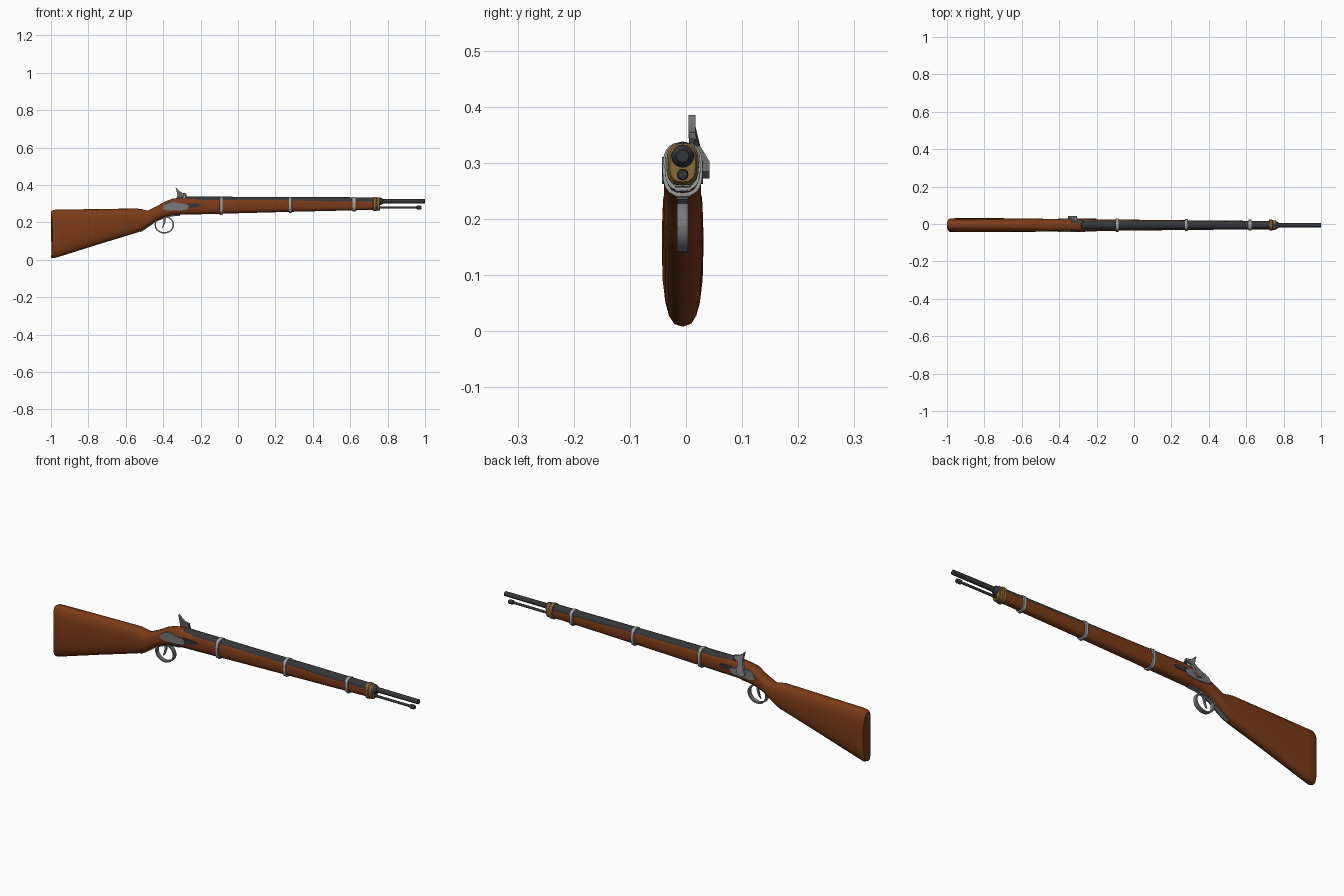
import bpy, bmesh, math
from mathutils import Vector

if "Cube" in bpy.data.objects:
    bpy.data.objects.remove(bpy.data.objects["Cube"])

CY = -0.006  # centre plane of the gun


def material(name, rgb):
    m = bpy.data.materials.new(name)
    m.diffuse_color = (*rgb, 1)
    m.use_nodes = True
    m.node_tree.nodes["Principled BSDF"].inputs["Base Color"].default_value = m.diffuse_color
    return m


WOOD = material("brown wood", (0.20, 0.043, 0.009))
DARK = material("dark steel", (0.035, 0.037, 0.04))
GREY = material("grey steel", (0.19, 0.19, 0.19))
LIGHT = material("light steel", (0.36, 0.37, 0.38))
BRASS = material("brass", (0.25, 0.14, 0.035))


def finish(bm, name, mat, angle=35):
    bmesh.ops.recalc_face_normals(bm, faces=bm.faces)
    me = bpy.data.meshes.new(name)
    bm.to_mesh(me)
    bm.free()
    me.materials.append(mat)
    for p in me.polygons:
        p.use_smooth = True
    me.set_sharp_from_angle(angle=math.radians(angle))
    ob = bpy.data.objects.new(name, me)
    bpy.context.collection.objects.link(ob)
    return ob


def loft(name, rings, mat, angle=35):
    bm = bmesh.new()
    loops = [[bm.verts.new(p) for p in r] for r in rings]
    n = len(loops[0])
    for a, b in zip(loops, loops[1:]):
        for i in range(n):
            j = (i + 1) % n
            bm.faces.new((a[i], a[j], b[j], b[i]))
    bm.faces.new(loops[0])
    bm.faces.new(loops[-1][::-1])
    return finish(bm, name, mat, angle)


# stock stations: x, bottom z, top z, half width
STOCK = [(-1.0, 0.012, 0.258, 0.030), (-0.985, 0.008, 0.267, 0.036),
         (-0.95, 0.018, 0.268, 0.037), (-0.75, 0.081, 0.271, 0.037),
         (-0.54, 0.145, 0.274, 0.036), (-0.515, 0.155, 0.270, 0.035),
         (-0.485, 0.175, 0.262, 0.034), (-0.44, 0.207, 0.283, 0.033),
         (-0.39, 0.228, 0.311, 0.033), (-0.35, 0.237, 0.326, 0.034),
         (-0.30, 0.241, 0.333, 0.034), (-0.20, 0.243, 0.331, 0.031),
         (-0.09, 0.246, 0.331, 0.030), (0.28, 0.256, 0.330, 0.026),
         (0.74, 0.267, 0.328, 0.022)]


def station(x):
    for a, b in zip(STOCK, STOCK[1:]):
        if x <= b[0]:
            t = (x - a[0]) / (b[0] - a[0])
            return [p + (q - p) * t for p, q in zip(a, b)]
    return STOCK[-1]


def section(x, grow=0.0, n=20, dish=0.0):
    """Rounded cross-section of the stock at x, grown outward."""
    _, lo, hi, w = station(x)
    mid, h = (lo + hi) / 2, (hi - lo) / 2 + grow
    pts = []
    for i in range(n):
        a = 2 * math.pi * i / n
        c, s = math.cos(a), math.sin(a)
        e = 0.75
        y = math.copysign(abs(c) ** e, c) * (w + grow)
        z = math.copysign(abs(s) ** e, s)
        pts.append((x + dish * (1 - z * z), CY + y, mid + z * h))
    return pts


def sleeve(name, stations, mat):
    return loft(name, [section(x, g) for x, g in stations], mat)


def rod(name, stations, z, mat, n=16):
    """Lathe along x from (x, radius) stations."""
    return loft(name, [[(x, CY + r * math.cos(2 * math.pi * i / n),
                         z + r * math.sin(2 * math.pi * i / n)) for i in range(n)]
                       for x, r in stations], mat)


def prism(name, outline, y0, y1, mat, shift=lambda z: 0.0):
    """Side-view outline given thickness in y, optionally bent by height."""
    return loft(name, [[(x, y + shift(z), z) for x, z in outline] for y in (y0, y1)], mat)


# wooden stock with slightly hollow butt
loft("stock", [section(s[0], dish=0.008 if i == 0 else 0.0)
               for i, s in enumerate(STOCK)], WOOD, 50)

# barrel and ramrod
rod("barrel", [(-0.285, 0.020), (-0.28, 0.026), (-0.10, 0.025), (0.72, 0.0215),
               (0.765, 0.020), (0.775, 0.0125), (1.0, 0.0115)], 0.312, DARK)
rod("ramrod", [(0.70, 0.006), (0.955, 0.006), (0.956, 0.0105), (0.975, 0.0105),
               (0.98, 0.008)], 0.279, DARK, 12)

# brass nose cap
sleeve("nose_cap", [(0.722, 0.001), (0.724, 0.007), (0.738, 0.007), (0.742, 0.004),
                    (0.756, 0.004), (0.76, 0.001)], BRASS)

# barrel bands with clamp screws below
for i, x in enumerate((-0.09, 0.28, 0.62)):
    sleeve(f"barrel_band_{i + 1}", [(x - 0.008, 0.001), (x - 0.007, 0.006),
                                    (x + 0.007, 0.006), (x + 0.008, 0.001)], LIGHT)
    z = station(x)[1]
    prism(f"band_screw_{i + 1}", [(x + 0.006 * math.cos(k * math.pi / 4),
                                   z - 0.002 + 0.006 * math.sin(k * math.pi / 4))
                                  for k in range(8)], CY - 0.014, CY + 0.014, LIGHT)

# lock plates and dark bolsters on both sides
PLATE = [(-0.405, 0.270), (-0.392, 0.293), (-0.37, 0.306), (-0.34, 0.310),
         (-0.31, 0.301), (-0.275, 0.297), (-0.262, 0.285), (-0.272, 0.268),
         (-0.31, 0.262), (-0.37, 0.262)]
BOLSTER = [(-0.275, 0.278), (-0.275, 0.302), (-0.21, 0.299), (-0.20, 0.291), (-0.21, 0.281)]
for side, s in (("left", 1), ("right", -1)):
    prism(f"lock_plate_{side}", PLATE, CY + s * 0.026, CY + s * 0.0365, GREY)
    prism(f"bolster_{side}", BOLSTER, CY + s * 0.024, CY + s * 0.0345, DARK)

# hammer, leaning in over the barrel
HAMMER = [(-0.345, 0.276), (-0.325, 0.272), (-0.308, 0.285), (-0.305, 0.302),
          (-0.302, 0.330), (-0.278, 0.342), (-0.275, 0.354), (-0.298, 0.358),
          (-0.314, 0.367), (-0.333, 0.385), (-0.328, 0.365), (-0.324, 0.345),
          (-0.328, 0.330), (-0.345, 0.302), (-0.352, 0.288)]


def lean(z):
    return 0.036 - 0.0255 * min(max((z - 0.302) / 0.043, 0), 1)


prism("hammer", HAMMER, -0.006, 0.006, GREY, lean)

# nipple under the hammer nose
prism("nipple", [(-0.285, 0.315), (-0.268, 0.315), (-0.272, 0.343), (-0.281, 0.343)],
      0.005, 0.015, DARK)

# trigger guard hoop
N = 28
rings = []
for i in range(N + 1):
    a = 2 * math.pi * i / N
    ring = []
    for r, y in ((0, -0.010), (0, 0.010), (0.007, 0.010), (0.007, -0.010)):
        ring.append((-0.394 + (0.052 - r) * math.cos(a), CY + y,
                     0.187 + (0.047 - r) * math.sin(a)))
    rings.append(ring)
loft("trigger_guard", rings, GREY)

# guard strap along the underside of the wrist
xs = [-0.525, -0.50, -0.47, -0.44, -0.39, -0.35, -0.31]
prism("guard_strap", [(x, station(x)[1] - 0.005) for x in xs]
      + [(x, station(x)[1] + 0.012) for x in reversed(xs)], CY - 0.010, CY + 0.010, GREY)

# trigger
prism("trigger", [(-0.402, 0.235), (-0.385, 0.235), (-0.387, 0.205), (-0.396, 0.180),
                  (-0.408, 0.165), (-0.402, 0.185), (-0.398, 0.205)],
      CY - 0.004, CY + 0.004, GREY)
